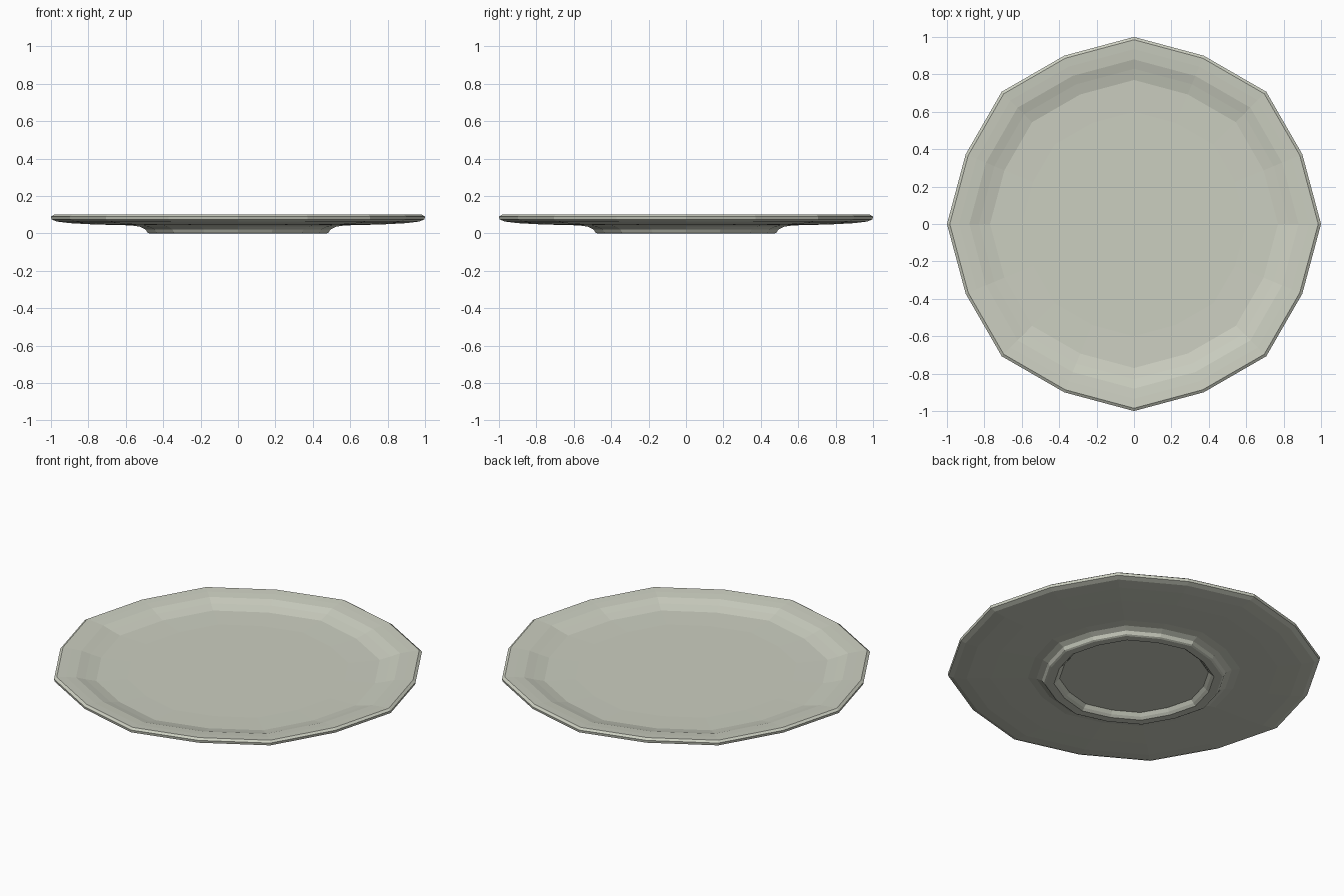
import bpy, bmesh, math

if "Cube" in bpy.data.objects:
    bpy.data.objects.remove(bpy.data.objects["Cube"])

# glazed ceramic colour
mat = bpy.data.materials.new("pale_grey_green")
mat.diffuse_color = (0.60, 0.62, 0.53, 1)
mat.use_nodes = True
mat.node_tree.nodes["Principled BSDF"].inputs["Base Color"].default_value = mat.diffuse_color

# lathe profile (radius, height): floor, well wall, rim, underside, foot ring, recess
profile = [(0.60, 0.056), (0.77, 0.06), (0.83, 0.075), (0.88, 0.09), (0.935, 0.096),
           (0.985, 0.10), (1.0, 0.09), (0.997, 0.075), (0.97, 0.064),
           (0.90, 0.055), (0.77, 0.048), (0.57, 0.043), (0.525, 0.036),
           (0.495, 0.022), (0.485, 0.005), (0.475, 0.0), (0.43, 0.0),
           (0.415, 0.012), (0.40, 0.03)]
SIDES = 16

bm = bmesh.new()
rings = []
for r, z in profile:
    ring = []
    for i in range(SIDES):
        a = 2 * math.pi * i / SIDES
        k = r * (0.974 if i % 2 else 1.0)   # slightly octagonal outline
        ring.append(bm.verts.new((k * math.cos(a), k * math.sin(a), z)))
    rings.append(ring)
for a, b in zip(rings, rings[1:]):
    for i in range(SIDES):
        j = (i + 1) % SIDES
        bm.faces.new((a[i], a[j], b[j], b[i]))
# close the floor and the recess under the foot
bm.faces.new(rings[0])
bm.faces.new(rings[-1])
bmesh.ops.recalc_face_normals(bm, faces=bm.faces)

mesh = bpy.data.meshes.new("plate")
bm.to_mesh(mesh)
bm.free()
mesh.materials.append(mat)
plate = bpy.data.objects.new("plate", mesh)
bpy.context.collection.objects.link(plate)
